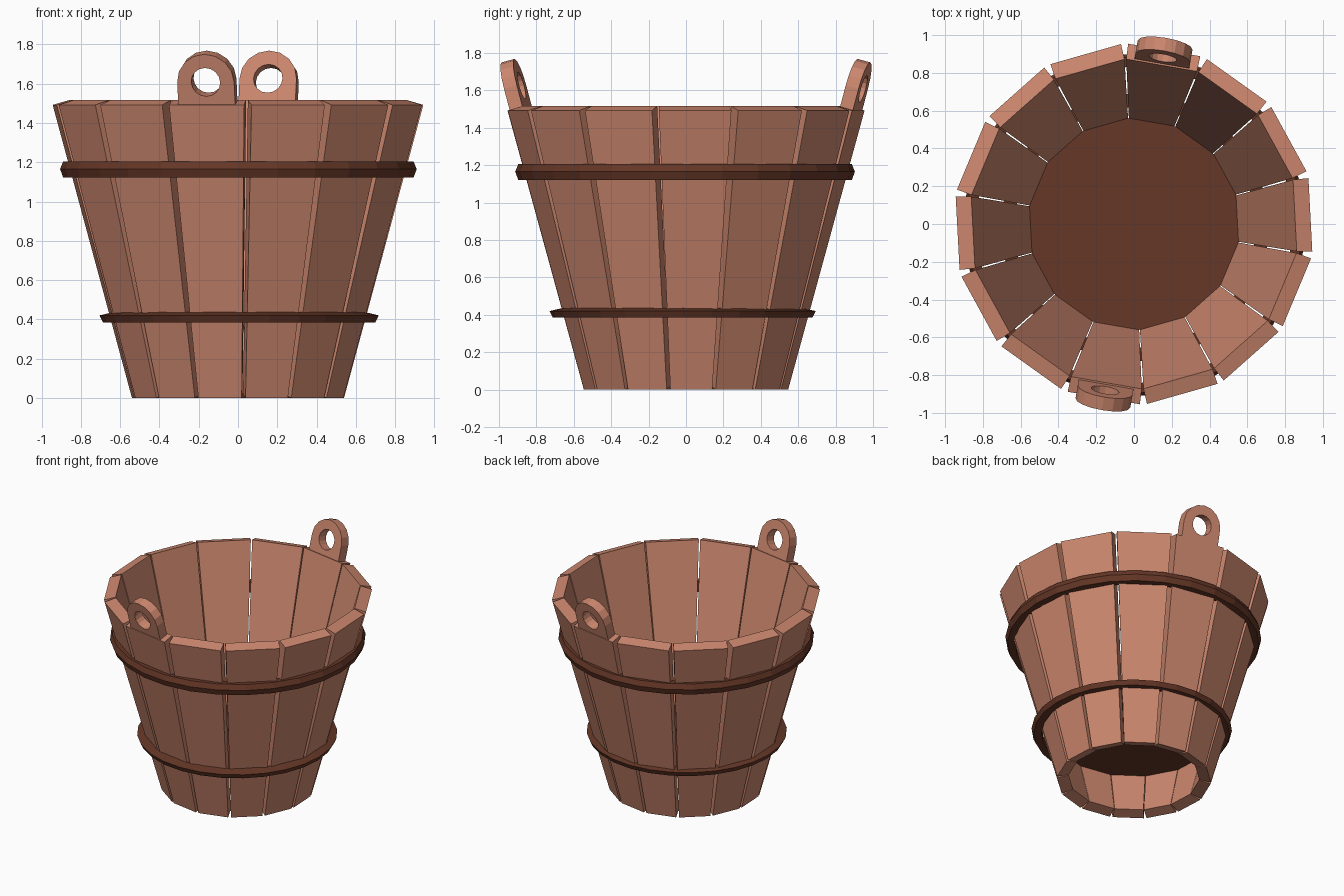
import bpy, bmesh, math
from mathutils import Matrix

if "Cube" in bpy.data.objects:
    bpy.data.objects.remove(bpy.data.objects["Cube"])

N = 14
STEP = 2 * math.pi / N
SEAM = math.radians(93.0)


def material(name, rgb):
    m = bpy.data.materials.new(name)
    m.diffuse_color = (*rgb, 1)
    m.use_nodes = True
    m.node_tree.nodes["Principled BSDF"].inputs["Base Color"].default_value = m.diffuse_color
    return m


wood = material("wood", (0.60, 0.24, 0.155))
dark = material("dark_wood", (0.13, 0.038, 0.02))


def finish(name, bm, mat):
    bmesh.ops.recalc_face_normals(bm, faces=bm.faces)
    me = bpy.data.meshes.new(name)
    bm.to_mesh(me)
    bm.free()
    me.materials.append(mat)
    ob = bpy.data.objects.new(name, me)
    bpy.context.collection.objects.link(ob)
    return ob


# Staves: tapered planks leaning outward, local +x is the radial direction
def stave(i):
    bm = bmesh.new()
    # (radius, height, half width) for outer and inner edges
    low = [(0.535, 0.0, 0.112), (0.453, 0.022, 0.102)]
    high = [(0.935, 1.492, 0.194), (0.853, 1.516, 0.190)]
    rings = []
    for (ro, zo, wo), (ri, zi, wi) in (low, high):
        rings.append([bm.verts.new(p) for p in
                      ((ro, -wo, zo), (ro, wo, zo), (ri, wi, zi), (ri, -wi, zi))])
    bm.faces.new(rings[0])
    bm.faces.new(rings[1])
    for k in range(4):
        j = (k + 1) % 4
        bm.faces.new((rings[0][k], rings[0][j], rings[1][j], rings[1][k]))
    ob = finish(f"stave_{i + 1}", bm, wood)
    ob.rotation_euler.z = SEAM + (i + 0.5) * STEP


for i in range(N):
    stave(i)


# Hoops: a closed profile of (radius, height) spun around z
def hoop(name, profile, centre, sides=28):
    bm = bmesh.new()
    rings = []
    for s in range(sides):
        a = 2 * math.pi * s / sides
        rings.append([bm.verts.new((r * math.cos(a), r * math.sin(a), z)) for r, z in profile])
    n = len(profile)
    for s in range(sides):
        A, B = rings[s], rings[(s + 1) % sides]
        for k in range(n):
            j = (k + 1) % n
            bm.faces.new((A[k], B[k], B[j], A[j]))
    finish(name, bm, dark).location = (*centre, 0)


hoop("upper_hoop", [(0.84, 1.122), (0.892, 1.122), (0.908, 1.165), (0.892, 1.205), (0.84, 1.205)],
     (0.002, -0.005))
hoop("lower_hoop", [(0.64, 0.385), (0.694, 0.385), (0.711, 0.420), (0.64, 0.437)],
     (0.006, -0.018))

# Raised bucket floor
bm = bmesh.new()
bmesh.ops.create_cone(bm, cap_ends=True, segments=N, radius1=0.575, radius2=0.575, depth=0.025,
                      matrix=Matrix.Translation((0, 0, 0.362)) @ Matrix.Rotation(SEAM, 4, 'Z'))
finish("bucket_floor", bm, dark)


# Handle lugs: arched tab with a round hole, leaning with the wall
def lug(name, angle):
    bm = bmesh.new()
    n, r, hole, t = 16, 0.147, 0.075, 0.036
    front, back = [], []
    for s in range(n):
        a = 2 * math.pi * s / n
        c, d = math.cos(a), math.sin(a)
        if d >= -1e-6:
            y, z = r * c, r * d
        else:  # square lower half reaching down to the rim
            q = max(abs(c), abs(d))
            y, z = r * c / q, 0.125 * d / q
        for x, ring in ((t, front), (-t, back)):
            ring.append((bm.verts.new((x, y, z)), bm.verts.new((x, hole * c, hole * d))))
    for s in range(n):
        j = (s + 1) % n
        for ring in (front, back):
            bm.faces.new((ring[s][0], ring[j][0], ring[j][1], ring[s][1]))
        for k in (0, 1):
            bm.faces.new((front[s][k], front[j][k], back[j][k], back[s][k]))
    bm.transform(Matrix.Rotation(angle, 4, 'Z') @ Matrix.Translation((0.927, 0, 1.617))
                 @ Matrix.Rotation(math.radians(15), 4, 'Y'))
    finish(name, bm, wood)


lug("front_lug", SEAM + math.pi - STEP / 2 + 2 * math.pi - 0.0)
lug("back_lug", SEAM - STEP / 2)
